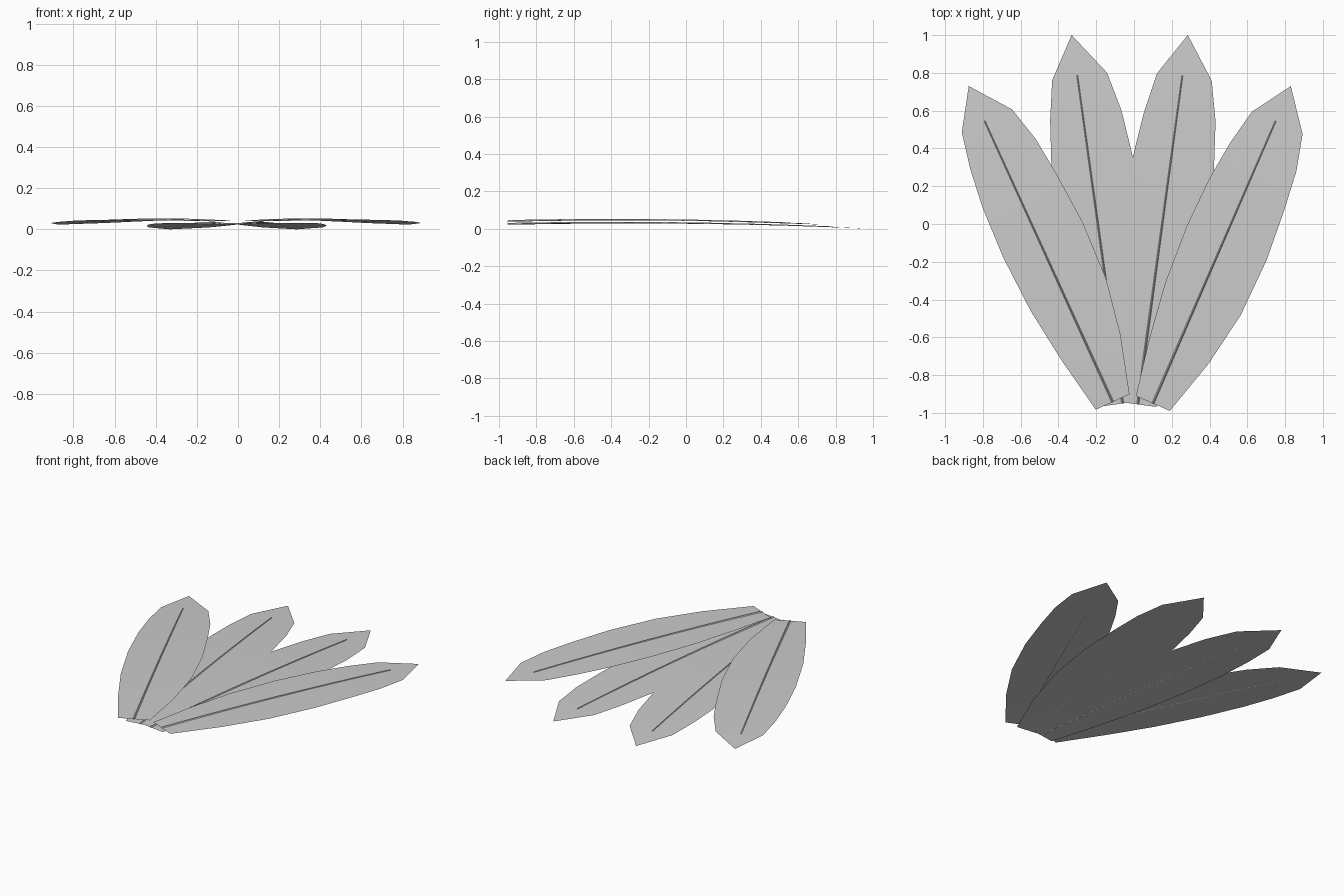
import bpy
import bmesh
from math import atan2, hypot, pi
from mathutils import Matrix, Vector

cube = bpy.data.objects.get("Cube")
if cube:
    bpy.data.objects.remove(cube)


def make_material(name, value):
    mat = bpy.data.materials.new(name)
    mat.use_nodes = True
    colour = (value, value, value, 1)
    mat.diffuse_color = colour
    mat.node_tree.nodes["Principled BSDF"].inputs["Base Color"].default_value = colour
    return mat


GREY = make_material("light grey", 0.6)

# Blade outline: fraction of length, width left of the rib, width right of it
OUTLINE = [(0, .098, .098), (.17, .155, .187), (.335, .195, .24), (.51, .21, .25),
           (.665, .20, .23), (.78, .175, .207), (.887, .135, .158)]
RIB_END = .89


def arch(t, base_z, tip_z):
    """Height of the gently arched blade at fraction t of its length."""
    return base_z + .042 * t + (tip_z - base_z - .042) * t * t


def finish(name, bm, frame):
    bmesh.ops.transform(bm, matrix=frame, verts=bm.verts)
    bmesh.ops.recalc_face_normals(bm, faces=bm.faces)
    mesh = bpy.data.meshes.new(name)
    bm.to_mesh(mesh)
    bm.free()
    mesh.materials.append(GREY)
    obj = bpy.data.objects.new(name, mesh)
    bpy.context.collection.objects.link(obj)
    bpy.ops.object.select_all(action="DESELECT")
    obj.select_set(True)
    bpy.context.view_layer.objects.active = obj
    bpy.ops.object.shade_smooth_by_angle()
    return obj


def add_blade(name, length, frame, base_z, tip_z):
    bm = bmesh.new()
    rows = []
    for t, left, right in OUTLINE:
        z = arch(t, base_z, tip_z)
        rows.append([bm.verts.new((x, t * length, z)) for x in (-left, 0, right)])
    for a, b in zip(rows, rows[1:]):
        for i in range(2):
            bm.faces.new((a[i], a[i + 1], b[i + 1], b[i]))
    tip = bm.verts.new((0, length, tip_z))
    for i in range(2):
        bm.faces.new((rows[-1][i], rows[-1][i + 1], tip))
    finish(name, bm, frame)


def add_rib(name, length, frame, base_z, tip_z):
    # Slim four-sided rod following the arch, tapering to the tip
    bm = bmesh.new()
    rings = []
    steps = 8
    for k in range(steps + 1):
        t = RIB_END * k / steps
        r = .006 - .003 * k / steps
        z = arch(t, base_z, tip_z) + .001
        rings.append([bm.verts.new((dx * r, t * length, z + dz * r))
                      for dx, dz in ((-1, 0), (0, -.5), (1, 0), (0, 1))])
    for a, b in zip(rings, rings[1:]):
        for i in range(4):
            j = (i + 1) % 4
            bm.faces.new((a[i], a[j], b[j], b[i]))
    bm.faces.new(rings[0])
    bm.faces.new(rings[-1])
    finish(name, bm, frame)


# Fan of four blades: name, base point, tip point, base height, tip height
FAN = [("outer_right", (-.113, -.942), (-.875, .73), .040, .023),
       ("inner_right", (-.06, -.95), (-.33, 1.0), .024, .0),
       ("inner_left", (.02, -.955), (.285, 1.0), .025, .0),
       ("outer_left", (.10, -.95), (.83, .73), .040, .023)]

for side, base, tip, base_z, tip_z in FAN:
    dx, dy = tip[0] - base[0], tip[1] - base[1]
    frame = (Matrix.Translation(Vector((*base, 0)))
             @ Matrix.Rotation(atan2(dy, dx) - pi / 2, 4, "Z"))
    add_blade(side + "_blade", hypot(dx, dy), frame, base_z, tip_z)
    add_rib(side + "_rib", hypot(dx, dy), frame, base_z, tip_z)
